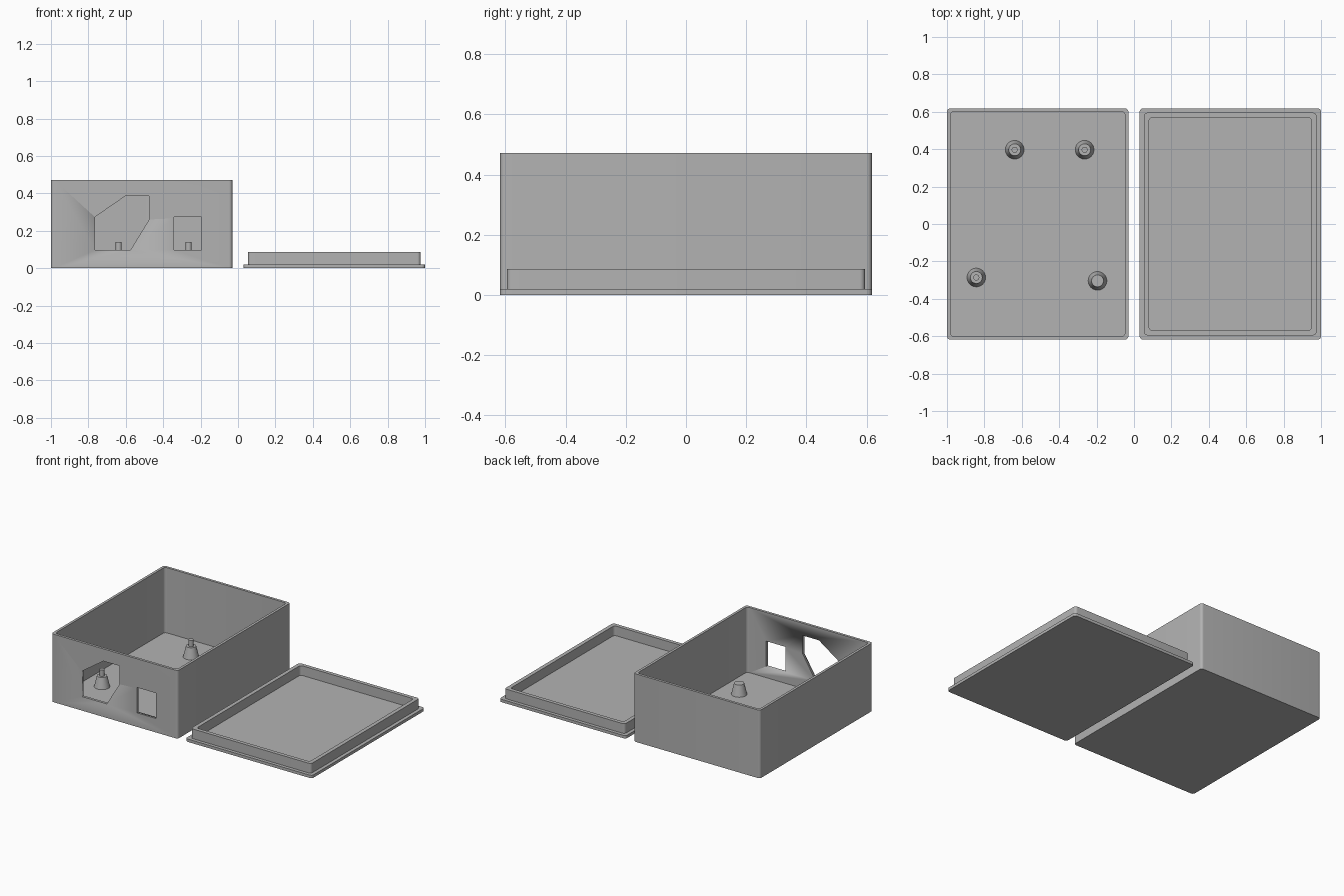
import bpy, bmesh, math

if "Cube" in bpy.data.objects:
    bpy.data.objects.remove(bpy.data.objects["Cube"])

grey = bpy.data.materials.new("plastic_grey")
grey.diffuse_color = (0.45, 0.45, 0.45, 1)
grey.use_nodes = True
grey.node_tree.nodes["Principled BSDF"].inputs["Base Color"].default_value = grey.diffuse_color


def rounded_rect(hx, hy, r, steps=6):
    """Outline of a rectangle with rounded corners."""
    pts = []
    for q, (sx, sy) in enumerate([(1, 1), (-1, 1), (-1, -1), (1, -1)]):
        for i in range(steps + 1):
            a = math.pi / 2 * (q + i / steps)
            pts.append((sx * (hx - r) + r * math.cos(a), sy * (hy - r) + r * math.sin(a)))
    return pts


def circle(r, n=32):
    return [(r * math.cos(2 * math.pi * i / n), r * math.sin(2 * math.pi * i / n)) for i in range(n)]


def stack(name, rings, x, y, cap_bottom=True):
    """Skin a list of (outline, z) rings and close the ends."""
    bm = bmesh.new()
    loops = [[bm.verts.new((px, py, z)) for px, py in pts] for pts, z in rings]
    for a, b in zip(loops, loops[1:]):
        n = len(a)
        for i in range(n):
            j = (i + 1) % n
            bm.faces.new((a[i], a[j], b[j], b[i]))
    if cap_bottom:
        bm.faces.new(loops[0][::-1])
    bm.faces.new(loops[-1])
    return finish(name, bm, (x, y, 0))


def finish(name, bm, location):
    mesh = bpy.data.meshes.new(name)
    bm.to_mesh(mesh)
    bm.free()
    mesh.materials.append(grey)
    ob = bpy.data.objects.new(name, mesh)
    ob.location = location
    bpy.context.collection.objects.link(ob)
    bpy.ops.object.select_all(action='DESELECT')
    ob.select_set(True)
    bpy.context.view_layer.objects.active = ob
    bpy.ops.object.shade_smooth_by_angle(angle=math.radians(30))
    return ob


def cut_opening(target, name, profile):
    """Cut an x-z profile through the front wall."""
    bm = bmesh.new()
    front = bm.faces.new([bm.verts.new((x, -0.68, z)) for x, z in profile])
    ext = bmesh.ops.extrude_face_region(bm, geom=[front])
    bmesh.ops.translate(bm, vec=(0, 0.14, 0),
                        verts=[v for v in ext["geom"] if isinstance(v, bmesh.types.BMVert)])
    bmesh.ops.recalc_face_normals(bm, faces=bm.faces)
    cutter = finish(name, bm, (0, 0, 0))
    mod = target.modifiers.new(name, 'BOOLEAN')
    mod.operation, mod.solver, mod.object = 'DIFFERENCE', 'EXACT', cutter
    bpy.context.view_layer.objects.active = target
    bpy.ops.object.modifier_apply(modifier=mod.name)
    bpy.data.objects.remove(cutter)


# Open box
outer = rounded_rect(0.485, 0.618, 0.018)
inner = rounded_rect(0.467, 0.60, 0.018)
box = stack("box", [(outer, 0), (outer, 0.472), (inner, 0.472), (inner, 0.02)], -0.515, 0)

# Socket and switch openings in the front wall
cut_opening(box, "socket_opening", [(-0.765, 0.097), (-0.575, 0.097), (-0.475, 0.26),
                                    (-0.475, 0.387), (-0.6, 0.387), (-0.765, 0.273)])
cut_opening(box, "switch_opening", [(-0.342, 0.097), (-0.195, 0.097),
                                    (-0.195, 0.273), (-0.342, 0.273)])

# Lid plate with raised lip
plate = rounded_rect(0.485, 0.618, 0.018)
lip_out = rounded_rect(0.461, 0.595, 0.018)
lip_in = rounded_rect(0.434, 0.569, 0.018)
stack("lid", [(plate, 0), (plate, 0.02), (lip_out, 0.02), (lip_out, 0.087),
              (lip_in, 0.087), (lip_in, 0.02)], 0.515, 0)

# Tapered standoffs, three with a locating pin
for i, (x, y, pin) in enumerate([(-0.638, 0.397, True), (-0.264, 0.397, True),
                                 (-0.843, -0.286, True), (-0.195, -0.304, False)]):
    rings = [(circle(0.05), 0.02), (circle(0.032), 0.096)]
    if pin:
        rings += [(circle(0.016), 0.096), (circle(0.016), 0.14)]
    stack(f"standoff_{i + 1}", rings, x, y, cap_bottom=False)
